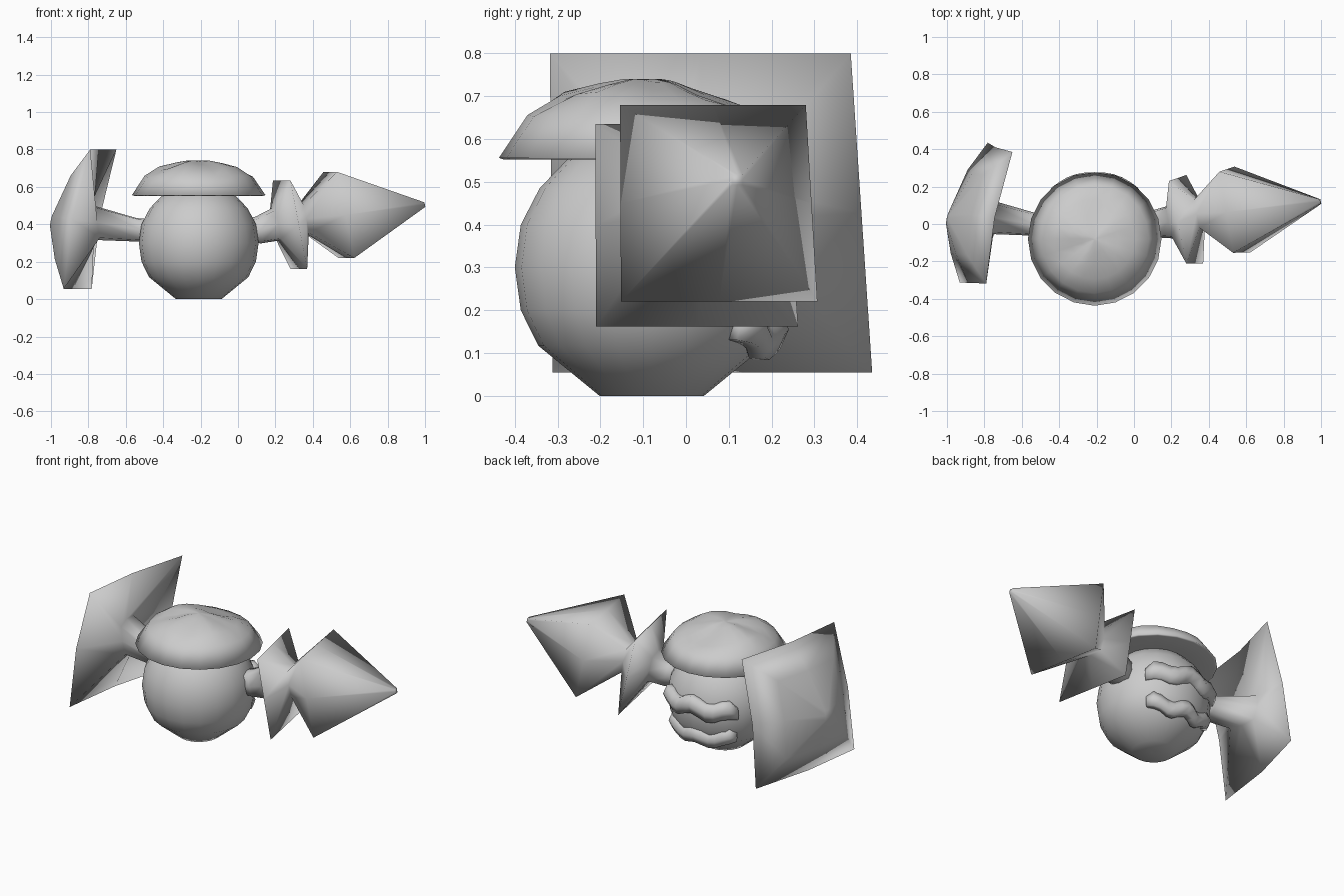
import bpy, bmesh, math
from mathutils import Vector

cube = bpy.data.objects.get("Cube")
if cube:
    bpy.data.objects.remove(cube, do_unlink=True)

grey = bpy.data.materials.new("plain grey")
grey.use_nodes = True
grey.diffuse_color = (0.6, 0.6, 0.6, 1)
grey.node_tree.nodes["Principled BSDF"].inputs["Base Color"].default_value = grey.diffuse_color

CENTRE = Vector((-0.21, -0.08, 0))


def loft(name, rings, angle=180):
    """Bridge a list of equally long rings, close both ends and shade smooth."""
    bm = bmesh.new()
    loops = [[bm.verts.new(p) for p in ring] for ring in rings]
    n = len(loops[0])
    for a, b in zip(loops, loops[1:]):
        for i in range(n):
            j = (i + 1) % n
            bm.faces.new((a[i], a[j], b[j], b[i]))
    bm.faces.new(loops[0])
    bm.faces.new(loops[-1])
    bmesh.ops.recalc_face_normals(bm, faces=bm.faces)
    mesh = bpy.data.meshes.new(name)
    bm.to_mesh(mesh)
    bm.free()
    mesh.materials.append(grey)
    ob = bpy.data.objects.new(name, mesh)
    bpy.context.collection.objects.link(ob)
    bpy.ops.object.select_all(action='DESELECT')
    ob.select_set(True)
    bpy.context.view_layer.objects.active = ob
    bpy.ops.object.shade_smooth_by_angle(angle=math.radians(angle))


def lathe(profile, steps, dent=lambda a, r, z: 0):
    """Rings of a turned shape, each optionally pushed down by a dent rule."""
    angles = [2 * math.pi * i / steps for i in range(steps)]
    return [[CENTRE + Vector((r * math.cos(a), r * math.sin(a), z - dent(a, r, z)))
             for a in angles] for r, z in profile]


def square(x, y, z, half, bulge=0.0):
    """Tilted square section, with corners and slightly bulged edge middles."""
    pts = []
    for i, (dy, dz) in enumerate([(-1, 1), (0, 1), (1, 1), (1, 0),
                                  (1, -1), (0, -1), (-1, -1), (-1, 0)]):
        k = half * (1 + bulge * (i % 2))
        pts.append(Vector((x - 0.19 * k * (dz + dy), y + k * dy, z + k * dz)))
    return pts


def quad(corners, push=0.0):
    """Section from four corners, with middles pushed out along x."""
    pts = []
    for i, c in enumerate(corners):
        a, b = Vector(c), Vector(corners[(i + 1) % 4])
        pts += [a, (a + b) / 2 + Vector((push, 0, 0))]
    return pts


def shrink(ring, scale, offset):
    mid = sum(ring, Vector()) / len(ring)
    return [mid + (p - mid) * scale + Vector(offset) for p in ring]


# Round body with a flat foot
loft("body", lathe([(0.01, 0), (0.122, 0), (0.265, 0.117), (0.306, 0.2), (0.32, 0.3),
                    (0.306, 0.4), (0.262, 0.485), (0.19, 0.56), (0.01, 0.61)], 20), 60)


# Puckered cap, sunken at the back, with a flat underside
def pucker(a, r, z):
    if z < 0.62:
        return 0
    depth = 0
    for at, amount, width in ((5, 0.025, 28), (80, 0.06, 75), (205, 0.035, 28), (285, 0.025, 28)):
        gap = abs((math.degrees(a) - at + 180) % 360 - 180)
        depth += amount * max(0, 1 - gap / width)
    return depth * max(0, 1 - abs(r - 0.18) / 0.16)


loft("cap", lathe([(0.22, 0.555), (0.345, 0.552), (0.357, 0.556), (0.29, 0.66), (0.215, 0.71),
                   (0.13, 0.73), (0.07, 0.74), (0.01, 0.74)], 20, pucker))

# Right arm flaring into a domed shield
rim = quad([(-0.79, -0.318, 0.8), (-0.65, 0.385, 0.8),
            (-0.782, 0.435, 0.055), (-0.932, -0.312, 0.055)], -0.025)
dome = shrink(rim, 0.6, (-0.1, 0.01, 0.01))
loft("right_arm_shield", [
    square(-0.35, -0.03, 0.36, 0.055), square(-0.53, 0.0, 0.37, 0.055, 0.15),
    square(-0.77, 0.04, 0.41, 0.082, 0.15), rim, dome,
    shrink(dome, 0.12, (-0.095, -0.03, -0.02))])

# Left arm flaring into a square guard, then a square pointed head
guard = quad([(0.28, -0.212, 0.635), (0.187, 0.23, 0.635),
              (0.28, 0.262, 0.162), (0.37, -0.21, 0.162)])
head = quad([(0.53, -0.154, 0.68), (0.457, 0.28, 0.68),
             (0.537, 0.307, 0.22), (0.622, -0.152, 0.22)])
loft("left_arm_spear", [
    square(0.0, -0.03, 0.36, 0.045, 0.2), square(0.11, 0.0, 0.37, 0.06, 0.2),
    square(0.2, 0.01, 0.4, 0.076, 0.15), guard,
    square(0.35, 0.055, 0.43, 0.075, 0.1), head,
    square(0.997, 0.12, 0.505, 0.012)])


# Wavy lips across the back of the body
def lip(name, height, wave, thick, sag):
    rings = []
    steps = 12
    for i in range(steps + 1):
        t = i / steps
        a = math.radians(42 + 96 * t)
        z = height + wave * math.sin(t * 5 * math.pi) + sag * (2 * t - 1) ** 2
        r = math.sqrt(0.32 ** 2 - (z - 0.3) ** 2) - 0.005
        out = Vector((math.cos(a), math.sin(a), 0))
        k = thick * (0.65 if i in (0, steps) else 1)
        rings.append([CENTRE + out * (r + k * math.cos(q))
                      + Vector((0, 0, z + 1.3 * k * math.sin(q)))
                      for q in [math.pi * j / 3 for j in range(6)]])
    loft(name, rings)


lip("upper_lip", 0.335, 0.018, 0.046, -0.02)
lip("lower_lip", 0.14, 0.015, 0.04, 0.02)
